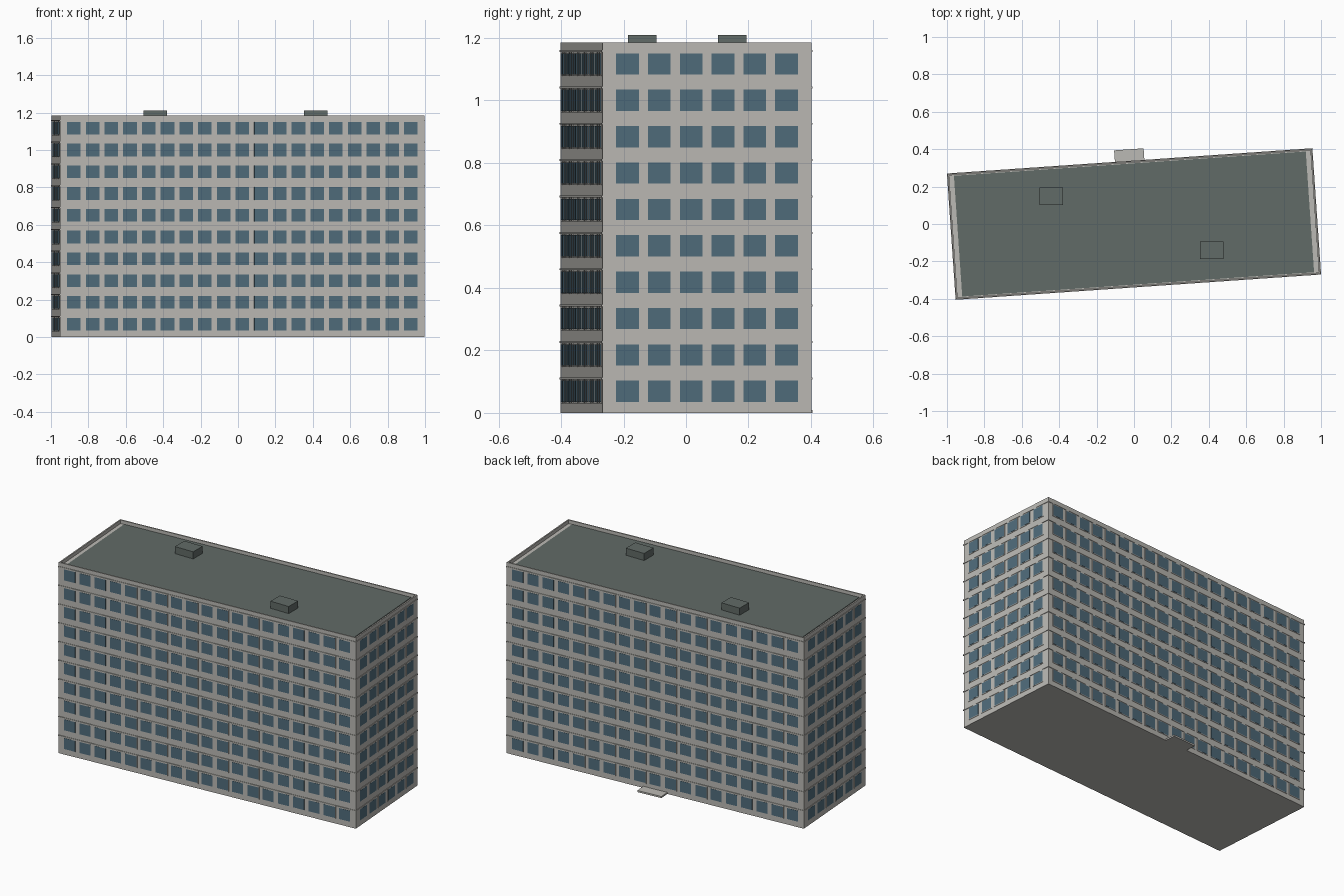
import bpy, bmesh
from math import radians
from mathutils import Matrix, Vector

if "Cube" in bpy.data.objects:
    bpy.data.objects.remove(bpy.data.objects["Cube"], do_unlink=True)

LENGTH, DEPTH, TOP = 1.952, 0.67, 1.185
ROOF_Z, FLOORS, STOREY = 1.163, 10, 0.1164
TURN = radians(3.95)


def material(name, rgb):
    m = bpy.data.materials.new(name)
    m.use_nodes = True
    m.diffuse_color = (*rgb, 1)
    m.node_tree.nodes["Principled BSDF"].inputs["Base Color"].default_value = (*rgb, 1)
    return m


concrete = material("pale concrete", (0.50, 0.49, 0.46))
glass = material("blue glass", (0.08, 0.15, 0.20))
roofing = material("grey green roofing", (0.12, 0.145, 0.135))


def add_box(bm, center, size, turn=0):
    spin = Matrix.Rotation(turn, 4, "Z")
    mat = spin @ Matrix.Translation(Vector(center)) @ Matrix.Diagonal((*size, 1))
    bmesh.ops.create_cube(bm, size=1, matrix=mat)


def finish(bm, name, mat, turn=TURN):
    mesh = bpy.data.meshes.new(name)
    bm.to_mesh(mesh)
    bm.free()
    mesh.materials.append(mat)
    obj = bpy.data.objects.new(name, mesh)
    obj.rotation_euler.z = turn
    bpy.context.collection.objects.link(obj)
    return obj


def boxes(name, mat, items, turn=TURN):
    bm = bmesh.new()
    for center, size in items:
        add_box(bm, center, size)
    return finish(bm, name, mat, turn)


# Main block and the smaller roof sheet lying on it
boxes("building_block", concrete, [((0, 0, ROOF_Z / 2), (LENGTH, DEPTH, ROOF_Z))])
boxes("roof_sheet", roofing, [((0, 0, ROOF_Z), (LENGTH * 0.966, DEPTH * 0.966, 0.006))])

# Thin parapet around the roof edge
wall, rise = 0.008, TOP - ROOF_Z
mid = ROOF_Z + rise / 2
boxes("parapet", concrete,
      [((0, s * (DEPTH / 2 - wall / 2), mid), (LENGTH, wall, rise)) for s in (-1, 1)] +
      [((s * (LENGTH / 2 - wall / 2), 0, mid), (wall, DEPTH - 2 * wall, rise)) for s in (-1, 1)])

# Shallow ledge at the top of every storey
boxes("floor_ledges", concrete,
      [((0, 0, STOREY * (i + 1) - 0.006), (LENGTH + 0.007, DEPTH + 0.007, 0.006))
       for i in range(FLOORS)])


# Windows: a frame plate with a glass plate on it, repeated over all four walls
def window_grid(name, mat, width, height, proud):
    bm = bmesh.new()
    for side in range(4):
        long_side = side % 2 == 0
        count, pitch = (19, 0.1003) if long_side else (6, 0.102)
        out = (DEPTH if long_side else LENGTH) / 2
        for floor in range(FLOORS):
            for i in range(count):
                along = (i - (count - 1) / 2) * pitch
                add_box(bm, (along, -out, 0.069 + floor * STOREY),
                        (width, 2 * proud, height), side * radians(90))
    return finish(bm, name, mat)


window_grid("window_frames", concrete, 0.083, 0.077, 0.002)
window_grid("window_glass", glass, 0.073, 0.068, 0.0025)

# Rooftop plant boxes, square to the axes
boxes("rooftop_units", roofing,
      [((x, y, 1.186), (0.125, 0.092, 0.048)) for x, y in ((-0.442, 0.148), (0.416, -0.14))], 0)

# Low entrance step at the back
boxes("entrance_step", concrete, [((0, 0.367, 0.005), (0.158, 0.066, 0.01))])
